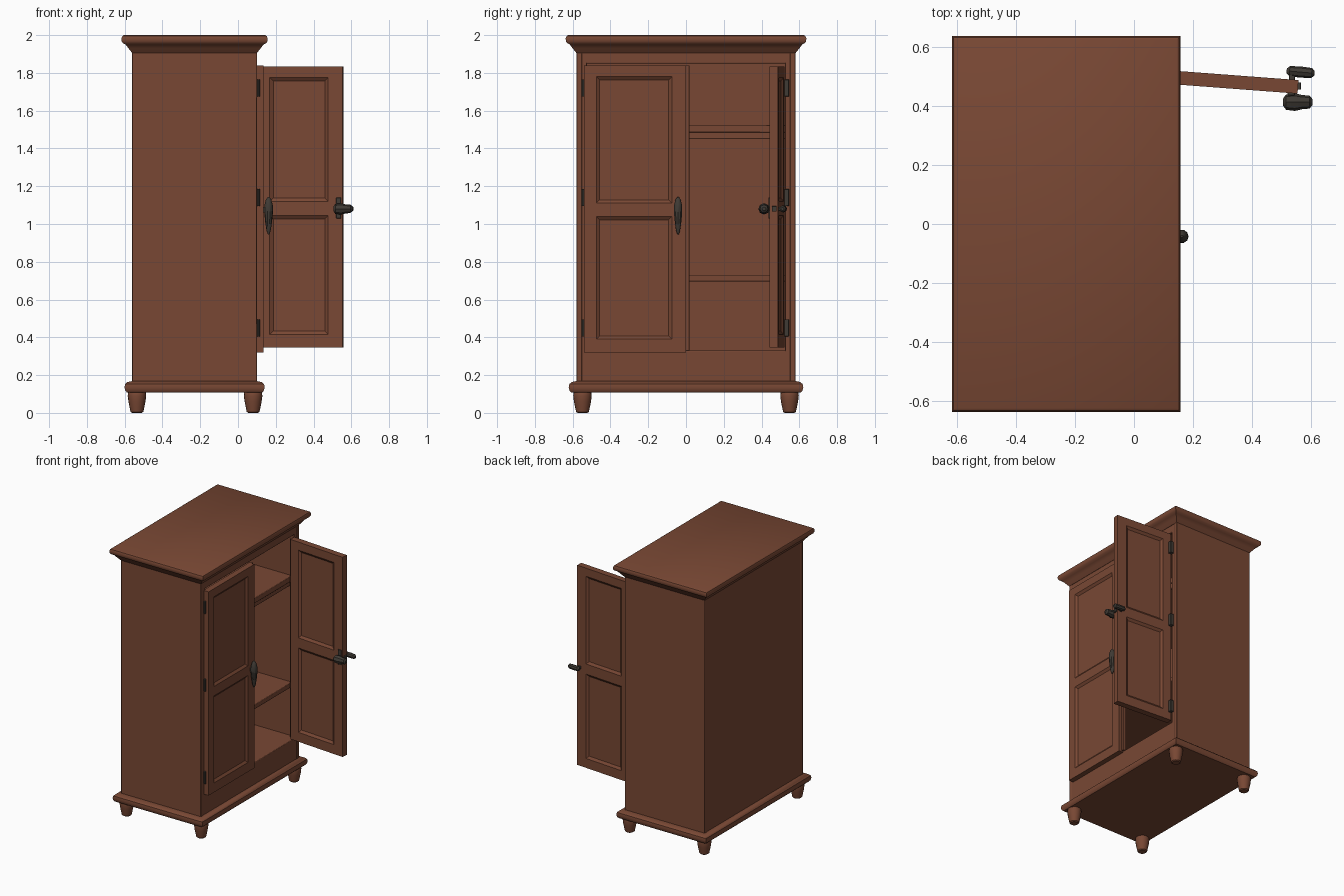
import bpy, bmesh, math
from mathutils import Matrix, Vector

if "Cube" in bpy.data.objects:
    bpy.data.objects.remove(bpy.data.objects["Cube"])


def material(name, col):
    m = bpy.data.materials.new(name)
    m.diffuse_color = (*col, 1)
    m.use_nodes = True
    m.node_tree.nodes["Principled BSDF"].inputs["Base Color"].default_value = m.diffuse_color
    return m


WOOD = material("brown wood", (0.19, 0.064, 0.034))
IRON = material("dark iron", (0.05, 0.043, 0.035))


def finish(bm, name, mat, bevel=0.0, matrix=None):
    bmesh.ops.recalc_face_normals(bm, faces=bm.faces)
    me = bpy.data.meshes.new(name)
    bm.to_mesh(me)
    bm.free()
    me.materials.append(mat)
    ob = bpy.data.objects.new(name, me)
    bpy.context.collection.objects.link(ob)
    if matrix:
        ob.matrix_world = matrix
    if bevel:
        mod = ob.modifiers.new("soft edges", 'BEVEL')
        mod.width, mod.segments = bevel, 2
    bpy.ops.object.select_all(action='DESELECT')
    ob.select_set(True)
    bpy.context.view_layer.objects.active = ob
    bpy.ops.object.shade_smooth_by_angle(angle=math.radians(35))
    return ob


def box(name, x, y, z, mat=WOOD, bevel=0.004, matrix=None):
    bm = bmesh.new()
    bmesh.ops.create_cube(bm, size=1)
    for v in bm.verts:
        v.co = Vector([(a + b) / 2 + c * (b - a) for (a, b), c in zip((x, y, z), v.co)])
    return finish(bm, name, mat, bevel, matrix)


def moulding(name, x, y, profile):
    """Rectangle lofted upwards; profile holds (outward offset, height)."""
    bm = bmesh.new()
    rings = []
    for o, h in profile:
        pts = [(x[0] - o, y[0] - o), (x[1] + o, y[0] - o), (x[1] + o, y[1] + o), (x[0] - o, y[1] + o)]
        rings.append([bm.verts.new((*p, h)) for p in pts])
    for a, b in zip(rings, rings[1:]):
        for i in range(4):
            j = (i + 1) % 4
            bm.faces.new((a[i], a[j], b[j], b[i]))
    bm.faces.new(rings[0])
    bm.faces.new(rings[-1])
    return finish(bm, name, WOOD)


def lathe(name, profile, mat, matrix, n=16):
    """Profile of (radius, height) turned about local z."""
    bm = bmesh.new()
    rings = [[bm.verts.new((r * math.cos(2 * math.pi * i / n), r * math.sin(2 * math.pi * i / n), h))
              for i in range(n)] for r, h in profile]
    for a, b in zip(rings, rings[1:]):
        for i in range(n):
            j = (i + 1) % n
            bm.faces.new((a[i], a[j], b[j], b[i]))
    bm.faces.new(rings[0])
    bm.faces.new(rings[-1])
    return finish(bm, name, mat, 0, matrix)


def door(name, us, zs, t, matrix):
    """Slab with two sunk panels on both faces."""
    bm = bmesh.new()
    g = {(i, k, s): bm.verts.new((u, s * t / 2, z))
         for i, u in enumerate(us) for k, z in enumerate(zs) for s in (-1, 1)}
    panels = []
    for s in (-1, 1):
        for i in range(3):
            for k in range(5):
                f = bm.faces.new([g[i, k, s], g[i + 1, k, s], g[i + 1, k + 1, s], g[i, k + 1, s]][::-s])
                if i == 1 and k in (1, 3):
                    panels.append(f)
    for i in range(3):
        for k in (0, 5):
            bm.faces.new((g[i, k, -1], g[i + 1, k, -1], g[i + 1, k, 1], g[i, k, 1]))
    for k in range(5):
        for i in (0, 3):
            bm.faces.new((g[i, k, -1], g[i, k + 1, -1], g[i, k + 1, 1], g[i, k, 1]))
    bmesh.ops.recalc_face_normals(bm, faces=bm.faces)
    bmesh.ops.inset_individual(bm, faces=panels, thickness=0.025, depth=-0.013)
    return finish(bm, name, WOOD, 0, matrix)


# carcass
for s, side in ((-1, "left"), (1, "right")):
    box(side + "_side", (-0.56, 0.10), sorted((s * 0.55, s * 0.58)), (0.13, 1.93))
    box(side + "_front_stile", (0.06, 0.098), sorted((s * 0.525, s * 0.56)), (0.32, 1.86))
box("back_panel", (-0.558, -0.53), (-0.56, 0.56), (0.13, 1.93))
box("floor_and_bottom_rail", (-0.55, 0.098), (-0.56, 0.56), (0.12, 0.33))
box("top_rail", (-0.55, 0.098), (-0.56, 0.56), (1.85, 1.93))
for name, z0, z1 in (("upper_shelf", 1.485, 1.525), ("lower_shelf", 0.695, 0.73)):
    box(name, (-0.54, 0.06), (-0.555, 0.555), (z0, z1))
box("upper_shelf_lip", (0.03, 0.05), (-0.555, 0.555), (1.45, 1.49))

# mouldings
moulding("cornice", (-0.56, 0.10), (-0.58, 0.58),
         [(0, 1.905), (0.008, 1.915), (0.02, 1.93), (0.035, 1.95), (0.05, 1.958), (0.056, 1.968),
          (0.057, 1.983), (0.052, 1.995), (0.044, 2.0)])
moulding("base_moulding", (-0.56, 0.10), (-0.58, 0.58),
         [(0.028, 0.108), (0.037, 0.118), (0.041, 0.135), (0.038, 0.152), (0.026, 0.163), (0.002, 0.168)])

# turned feet
foot = [(0.026, 0), (0.034, 0.006), (0.039, 0.03), (0.045, 0.06), (0.049, 0.09), (0.047, 0.108), (0.04, 0.118)]
for fx in (-0.535, 0.08):
    for fy in (-0.548, 0.548):
        lathe("foot", foot, WOOD, Matrix.Translation((fx, fy, 0)))

# doors
closed = Matrix.Translation((0.113, -0.54, 0)) @ Matrix.Rotation(math.pi / 2, 4, 'Z')
opened = Matrix.Translation((0.10, 0.499, 0)) @ Matrix.Rotation(math.radians(-4.3), 4, 'Z')
door("closed_door", (0, 0.065, 0.465, 0.54), (0.32, 0.39, 1.04, 1.11, 1.78, 1.84), 0.045, closed)
door("open_door", (0, 0.07, 0.38, 0.457), (0.345, 0.415, 1.045, 1.12, 1.775, 1.835), 0.046, opened)
box("closed_door_rebate", (0.088, 0.112), (-0.01, 0.018), (0.33, 1.84), bevel=0.002)

# hinges between frame and open door, and mirrored on the closed door
for hz in (0.45, 1.14, 1.72):
    box("hinge", (0.095, 0.125), (0.515, 0.545), (hz - 0.045, hz + 0.045), IRON, 0.003)
    lathe("closed_door_hinge", [(0.008, -0.045), (0.008, 0.045)], IRON,
          Matrix.Translation((0.108, -0.545, hz)), 10)

# drop handle on the closed door
drop = [(0.004, 0.945), (0.011, 0.965), (0.018, 1.01), (0.023, 1.06), (0.022, 1.10), (0.014, 1.13), (0.004, 1.143)]
lathe("closed_door_handle", drop, IRON, Matrix.Translation((0.162, -0.042, 0)), 10)
box("closed_door_handle_stem", (0.13, 0.16), (-0.052, -0.032), (1.06, 1.09), IRON, 0.002)

# lever handles on both faces of the open door
along_x = Matrix.Rotation(math.pi / 2, 4, 'Y')
inner = [(0.012, -0.045), (0.026, -0.035), (0.03, -0.005), (0.024, 0.02), (0.022, 0.045), (0.01, 0.055)]
outer = [(0.008, -0.045), (0.017, -0.035), (0.019, 0), (0.017, 0.04), (0.008, 0.05)]
lathe("inner_handle", inner, IRON, Matrix.Translation((0.55, 0.413, 1.08)) @ along_x, 8)
lathe("outer_handle", outer, IRON,
      Matrix.Translation((0.562, 0.515, 1.08)) @ Matrix.Rotation(math.radians(-5), 4, 'Z') @ along_x, 8)
box("handle_spindle", (0.525, 0.545), (0.415, 0.51), (1.07, 1.09), IRON, 0.002)
box("inner_handle_plate", (0.52, 0.545), (0.436, 0.446), (1.03, 1.14), IRON, 0.002)
box("door_latch", (0.55, 0.566), (0.455, 0.48), (1.065, 1.095), IRON, 0.002)
